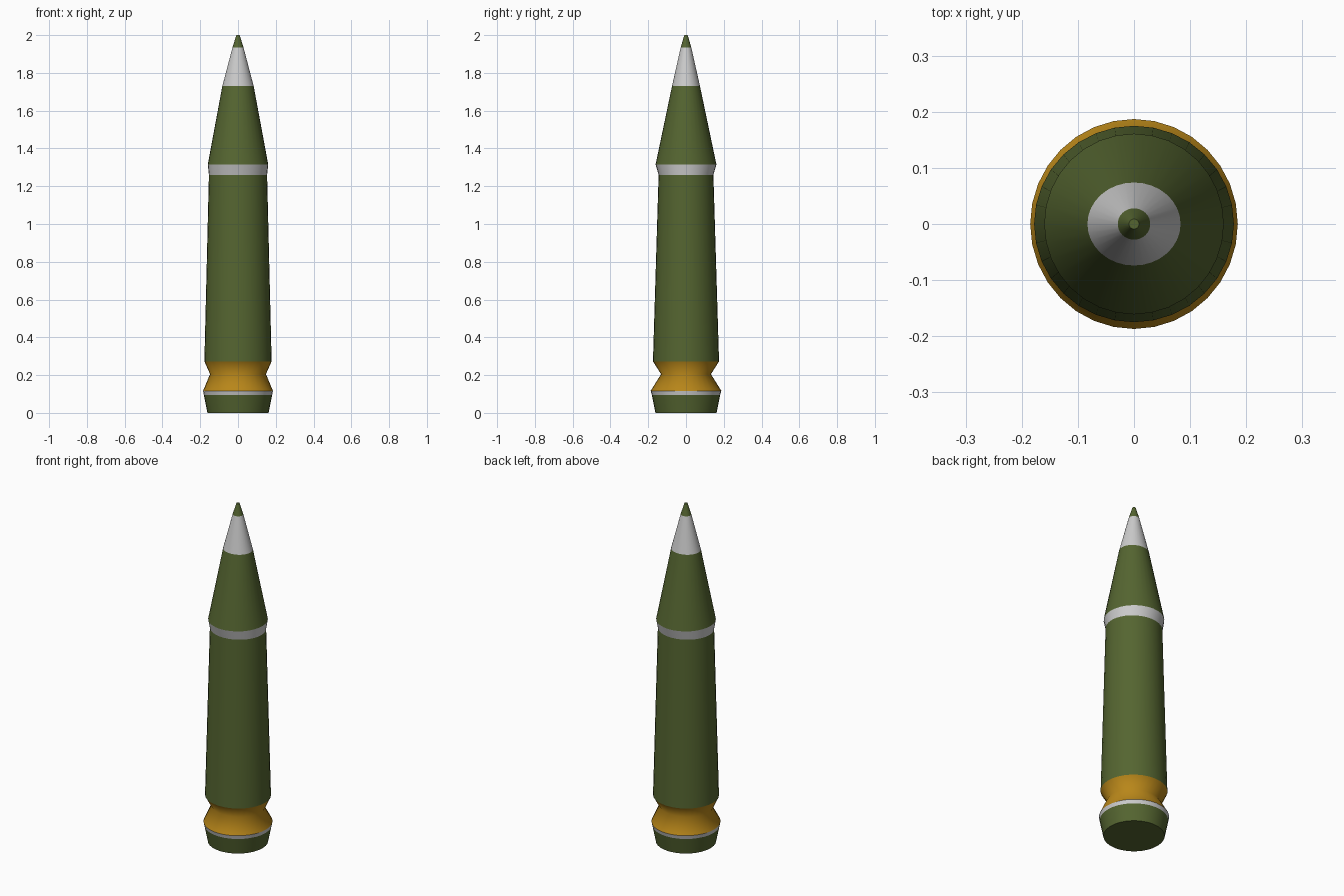
import bpy, bmesh
from math import cos, sin, tau

if "Cube" in bpy.data.objects:
    bpy.data.objects.remove(bpy.data.objects["Cube"])

SIDES = 32


def paint(name, rgb):
    mat = bpy.data.materials.new(name)
    mat.diffuse_color = (*rgb, 1)
    mat.use_nodes = True
    mat.node_tree.nodes["Principled BSDF"].inputs["Base Color"].default_value = mat.diffuse_color
    return mat


GREEN = paint("olive_green", (0.09, 0.13, 0.03))
OCHRE = paint("ochre", (0.48, 0.24, 0.01))
WHITE = paint("light_grey", (0.6, 0.6, 0.6))


def lathe(name, profile, mat, cap_bottom=False, cap_top=False):
    """Skin a stack of slightly oval rings given as (z, x radius, y radius)."""
    bm = bmesh.new()
    rings = [[bm.verts.new((rx * cos(tau * i / SIDES), ry * sin(tau * i / SIDES), z))
              for i in range(SIDES)] for z, rx, ry in profile]
    for lo, hi in zip(rings, rings[1:]):
        for i in range(SIDES):
            j = (i + 1) % SIDES
            bm.faces.new((lo[i], lo[j], hi[j], hi[i]))
    if cap_bottom:
        bm.faces.new(rings[0][::-1])
    if cap_top:
        bm.faces.new(rings[-1])
    for f in bm.faces:
        f.smooth = len(f.verts) == 4
    mesh = bpy.data.meshes.new(name)
    bm.to_mesh(mesh)
    bm.free()
    mesh.materials.append(mat)
    obj = bpy.data.objects.new(name, mesh)
    bpy.context.collection.objects.link(obj)


# Rings shared by neighbouring parts
base = (0, 0.162, 0.162)
rim_low = (0.095, 0.181, 0.181)
rim_high = (0.117, 0.185, 0.187)
waist = (0.205, 0.148, 0.132)
body_low = (0.273, 0.178, 0.175)
body_high = (1.26, 0.154, 0.145)
shoulder = (1.315, 0.16, 0.161)
nose_low = (1.73, 0.083, 0.074)
nose_high = (1.935, 0.029, 0.028)
point = (2.0, 0.009, 0.009)

# Parts from the bottom up
lathe("base", [base, rim_low], GREEN, cap_bottom=True)
lathe("base_stripe", [rim_low, rim_high], WHITE)
lathe("driving_band", [rim_high, waist, body_low], OCHRE)
lathe("body", [body_low, body_high], GREEN)
lathe("shoulder_stripe", [body_high, shoulder], WHITE)
lathe("nose_cone", [shoulder, nose_low], GREEN)
lathe("fuse", [nose_low, nose_high], WHITE)
lathe("tip", [nose_high, point], GREEN, cap_top=True)
